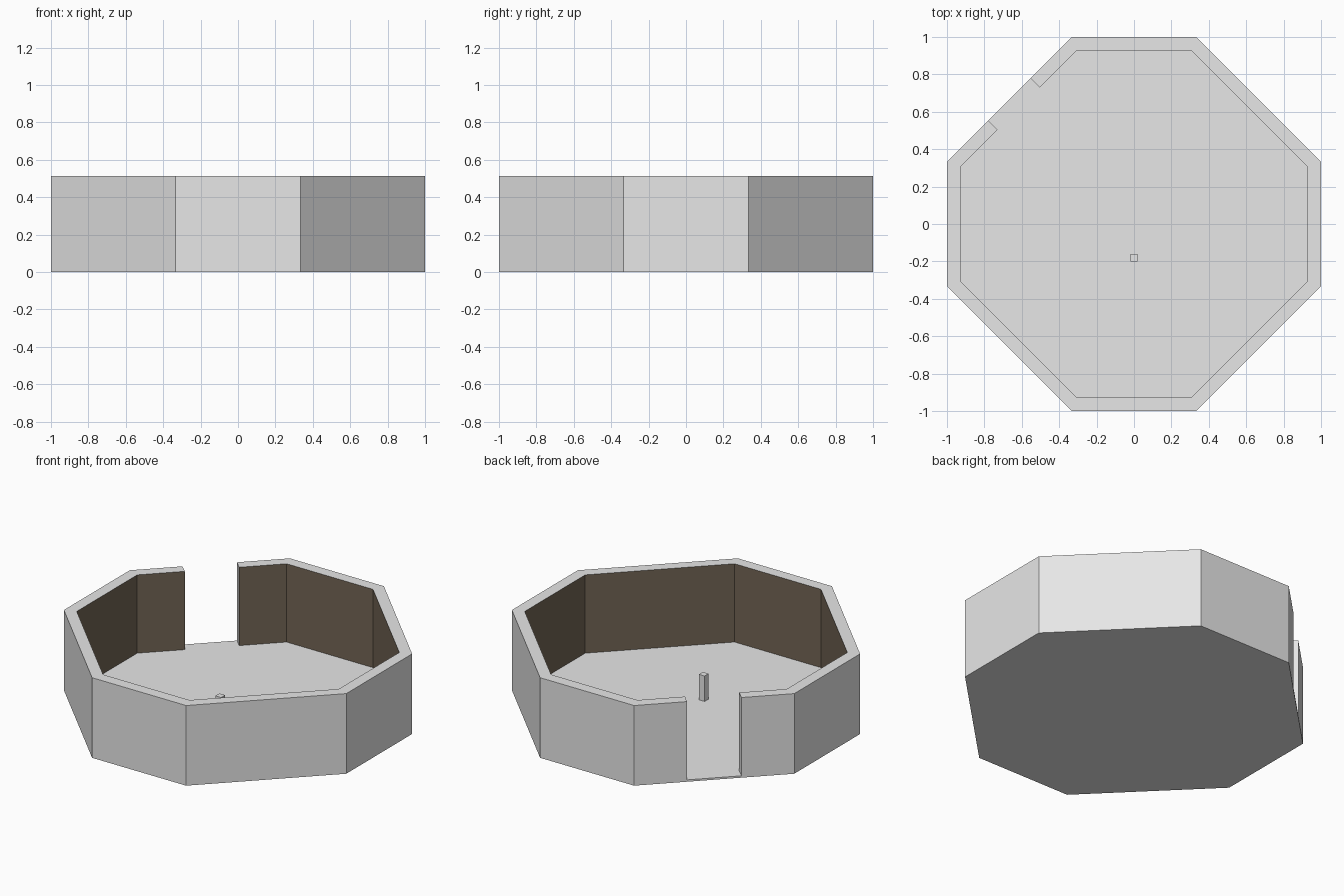
import bpy, bmesh

if "Cube" in bpy.data.objects:
    bpy.data.objects.remove(bpy.data.objects["Cube"])

HEIGHT, FLOOR, POST_TOP = 0.513, 0.012, 0.175


def material(name, rgb):
    m = bpy.data.materials.new(name)
    m.diffuse_color = (*rgb, 1)
    m.use_nodes = True
    m.node_tree.nodes["Principled BSDF"].inputs["Base Color"].default_value = m.diffuse_color
    return m


grey = material("light grey", (0.8, 0.8, 0.8))
brown = material("dark brown", (0.17, 0.13, 0.09))


def finish(name, bm, mats):
    me = bpy.data.meshes.new(name)
    bmesh.ops.recalc_face_normals(bm, faces=bm.faces)
    bm.to_mesh(me)
    bm.free()
    for m in mats:
        me.materials.append(m)
    ob = bpy.data.objects.new(name, me)
    bpy.context.collection.objects.link(ob)
    return ob


def prism(name, outline, z0, z1, mat):
    bm = bmesh.new()
    lo = [bm.verts.new((x, y, z0)) for x, y in outline]
    hi = [bm.verts.new((x, y, z1)) for x, y in outline]
    n = len(outline)
    bm.faces.new(lo[::-1])
    bm.faces.new(hi)
    for i in range(n):
        j = (i + 1) % n
        bm.faces.new((lo[i], lo[j], hi[j], hi[i]))
    return finish(name, bm, [mat])


def octagon(a, b):
    # corners counter-clockwise, starting just after the doorway side
    return [(-a, b), (-a, -b), (-b, -a), (b, -a), (a, -b), (a, b), (b, a), (-b, a)]


# Wall outlines, open at the doorway
outer = [(-0.78, 0.553)] + octagon(1.0, 0.333) + [(-0.553, 0.78)]
inner = [(-0.73, 0.504)] + octagon(0.928, 0.306) + [(-0.504, 0.73)]

# Octagonal wall with brown inside faces
bm = bmesh.new()
rings = [[bm.verts.new((*o, 0)), bm.verts.new((*o, HEIGHT)),
          bm.verts.new((*i, HEIGHT)), bm.verts.new((*i, 0))]
         for o, i in zip(outer, inner)]
for r, s in zip(rings, rings[1:]):
    for k in range(4):
        f = bm.faces.new((r[k], s[k], s[(k + 1) % 4], r[(k + 1) % 4]))
        f.material_index = 1 if k == 2 else 0
bm.faces.new(rings[0])
bm.faces.new(rings[-1][::-1])
finish("octagonal_wall", bm, [grey, brown])

# Floor, running out through the doorway as a sill
prism("floor", inner + [outer[-1], outer[0]], 0, FLOOR, grey)

# Small square post
s, cy = 0.02, -0.18
prism("post", [(-s, cy - s), (s, cy - s), (s, cy + s), (-s, cy + s)],
      FLOOR, POST_TOP, grey)
